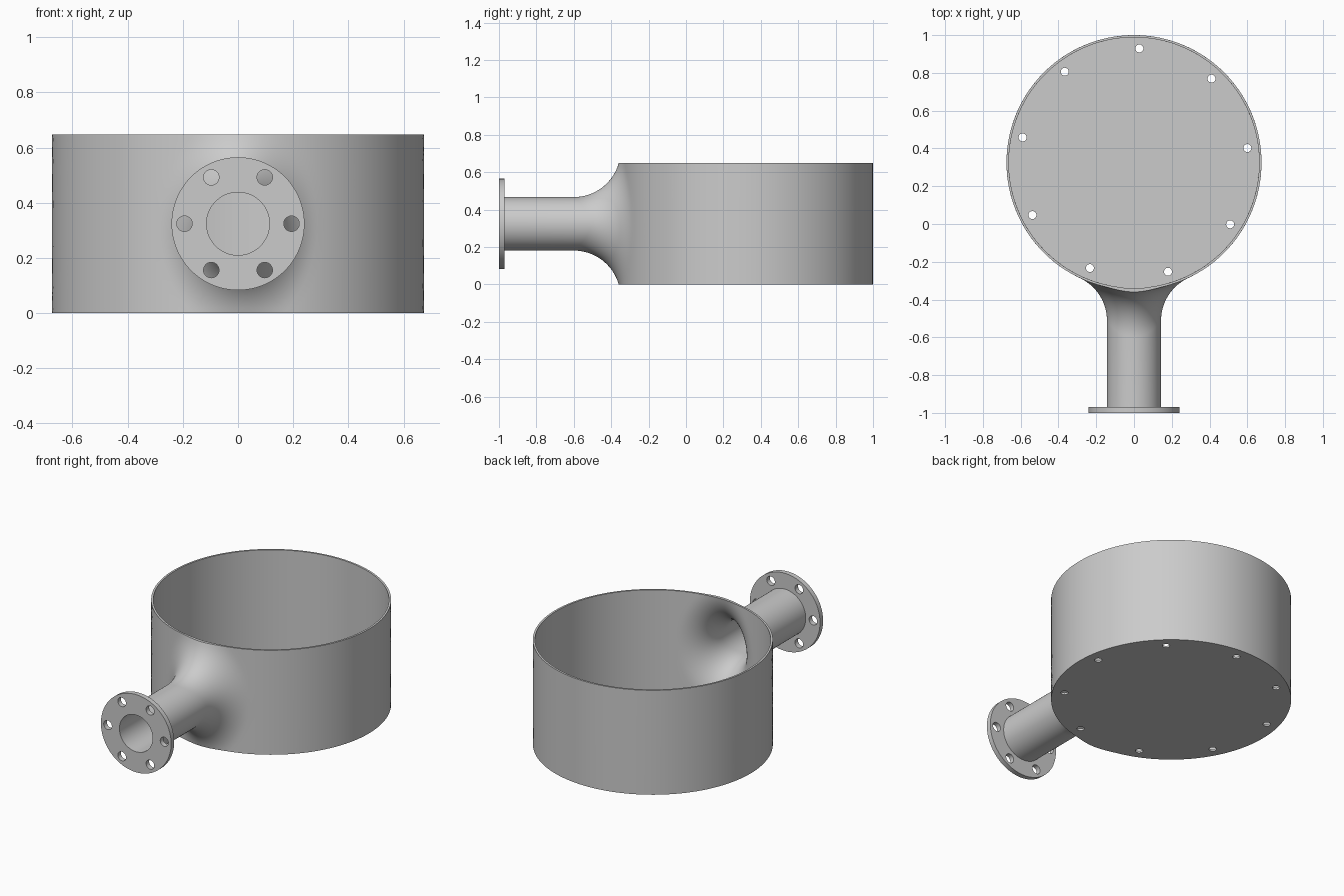
import bpy, bmesh, math
from mathutils import Vector, Matrix

if "Cube" in bpy.data.objects:
    bpy.data.objects.remove(bpy.data.objects["Cube"])

H, ZC = 0.648, 0.324          # tank height, pipe axis height
R_OUT, WALL = 0.675, 0.012    # tank radius, wall and floor thickness
YC = 1 - R_OUT                # tank axis position
FILLET = 0.25                 # blend radius between pipe and tank
PIPE_OUT, PIPE_IN = 0.143, 0.114
FLANGE_R, FLANGE_T = 0.241, 0.03
N_SIDE, N_CAP, N_ARC, N_WALL = 28, 18, 16, 112

bm = bmesh.new()


def skin(a, b):
    """Quads between two equally long vertex rows."""
    for i in range(len(a) - 1):
        bm.faces.new((a[i], a[i + 1], b[i + 1], b[i]))


def spread(a, b, n):
    return [a + (b - a) * i / n for i in range(n)]


def shell(R, a, z_lo, z_hi, collar):
    """Open tank wall flowing into a pipe through a rolling-ball fillet.
    collar lists (radius, y) rings of the pipe from its end inwards."""
    r = FILLET
    lo = math.asin((z_lo - ZC) / (a + r))
    hi = math.asin((z_hi - ZC) / (a + r))
    phis = (spread(lo, hi, N_SIDE) + spread(hi, math.pi - hi, N_CAP)
            + spread(math.pi - hi, math.pi - lo, N_SIDE)
            + spread(math.pi - lo, 2 * math.pi + lo, N_CAP))
    columns = []
    for p in phis:
        c, s = math.cos(p), math.sin(p)
        x, z = (a + r) * c, ZC + (a + r) * s
        depth = math.sqrt((R + r) ** 2 - x * x)
        centre = Vector((x, YC - depth, z))
        d0 = Vector((-c, 0, -s))
        d1 = Vector((-x, depth, 0)) / (R + r)
        w = d0.angle(d1)
        # stop the fillet where it runs into the top or bottom plane
        over = max(z - z_hi, z_lo - z, 0)
        end = 1.0
        if over > 1e-6:
            end -= math.asin(over * math.sin(w) / (r * abs(s))) / w
        col = [bm.verts.new((q * c, y, ZC + q * s)) for q, y in collar]
        for j in range(N_ARC + 1):
            t = end * j / N_ARC
            d = (d0 * math.sin((1 - t) * w) + d1 * math.sin(t * w)) / math.sin(w)
            col.append(bm.verts.new(centre + d * r))
        columns.append(col)
    for i, col in enumerate(columns):
        skin(col, columns[(i + 1) % len(columns)])
    # tank wall rows run round the back from right seam to left seam
    left = N_SIDE + N_CAP
    rows = []
    for i in range(N_SIDE + 1):
        v0, v1 = columns[i][-1], columns[left + N_SIDE - i][-1]
        al = math.atan2(v0.co.x, YC - v0.co.y)
        row = [v0]
        for k in range(1, N_WALL):
            t = al + (2 * math.pi - 2 * al) * k / N_WALL
            row.append(bm.verts.new((R * math.sin(t), YC - R * math.cos(t), v0.co.z)))
        rows.append(row + [v1])
    for i in range(N_SIDE):
        skin(rows[i], rows[i + 1])
    tips = [c[-1] for c in columns]
    top = rows[-1] + tips[N_SIDE + 1:left][::-1]
    bottom = rows[0] + tips[left + N_SIDE + 1:]
    return top, bottom, [c[0] for c in columns]


# outer skin with flange, inner skin with bore
o_top, o_bot, o_end = shell(R_OUT, PIPE_OUT, 0, H, [
    (FLANGE_R, -1), (FLANGE_R, -1 + FLANGE_T), (PIPE_OUT, -1 + FLANGE_T)])
i_top, i_bot, i_end = shell(R_OUT - WALL, PIPE_IN, WALL, H, [(PIPE_IN, -1)])

# rim, flange face, floor
skin(o_top + o_top[:1], i_top + i_top[:1])
skin(o_end + o_end[:1], i_end + i_end[:1])
bm.faces.new(o_bot)
bm.faces.new(i_bot)
bmesh.ops.recalc_face_normals(bm, faces=bm.faces[:])


def to_object(mesh_bm, name):
    me = bpy.data.meshes.new(name)
    mesh_bm.to_mesh(me)
    mesh_bm.free()
    ob = bpy.data.objects.new(name, me)
    bpy.context.collection.objects.link(ob)
    return ob


tank = to_object(bm, "tank_with_flanged_pipe")

# hole cutters: nine through the floor, six through the flange
cut = bmesh.new()


def drill(matrix, radius, depth):
    bmesh.ops.create_cone(cut, cap_ends=True, segments=32, radius1=radius,
                          radius2=radius, depth=depth, matrix=matrix)


for k in range(9):
    t = math.radians(7.3 + 40 * k)
    drill(Matrix.Translation((0.605 * math.cos(t), YC + 0.605 * math.sin(t), WALL / 2)),
          0.021, 0.03)
for k in range(6):
    t = math.radians(60 * k)
    drill(Matrix.Translation((0.194 * math.cos(t), -1 + FLANGE_T / 2, ZC + 0.194 * math.sin(t)))
          @ Matrix.Rotation(math.pi / 2, 4, 'X'), 0.028, 0.06)
cutter = to_object(cut, "hole_cutter")
cutter.hide_render = True

mod = tank.modifiers.new("holes", 'BOOLEAN')
mod.operation = 'DIFFERENCE'
mod.solver = 'EXACT'
mod.object = cutter
bpy.context.view_layer.objects.active = tank
tank.select_set(True)
bpy.ops.object.modifier_apply(modifier=mod.name)
bpy.data.objects.remove(cutter)
bpy.ops.object.shade_smooth_by_angle(angle=math.radians(30))
